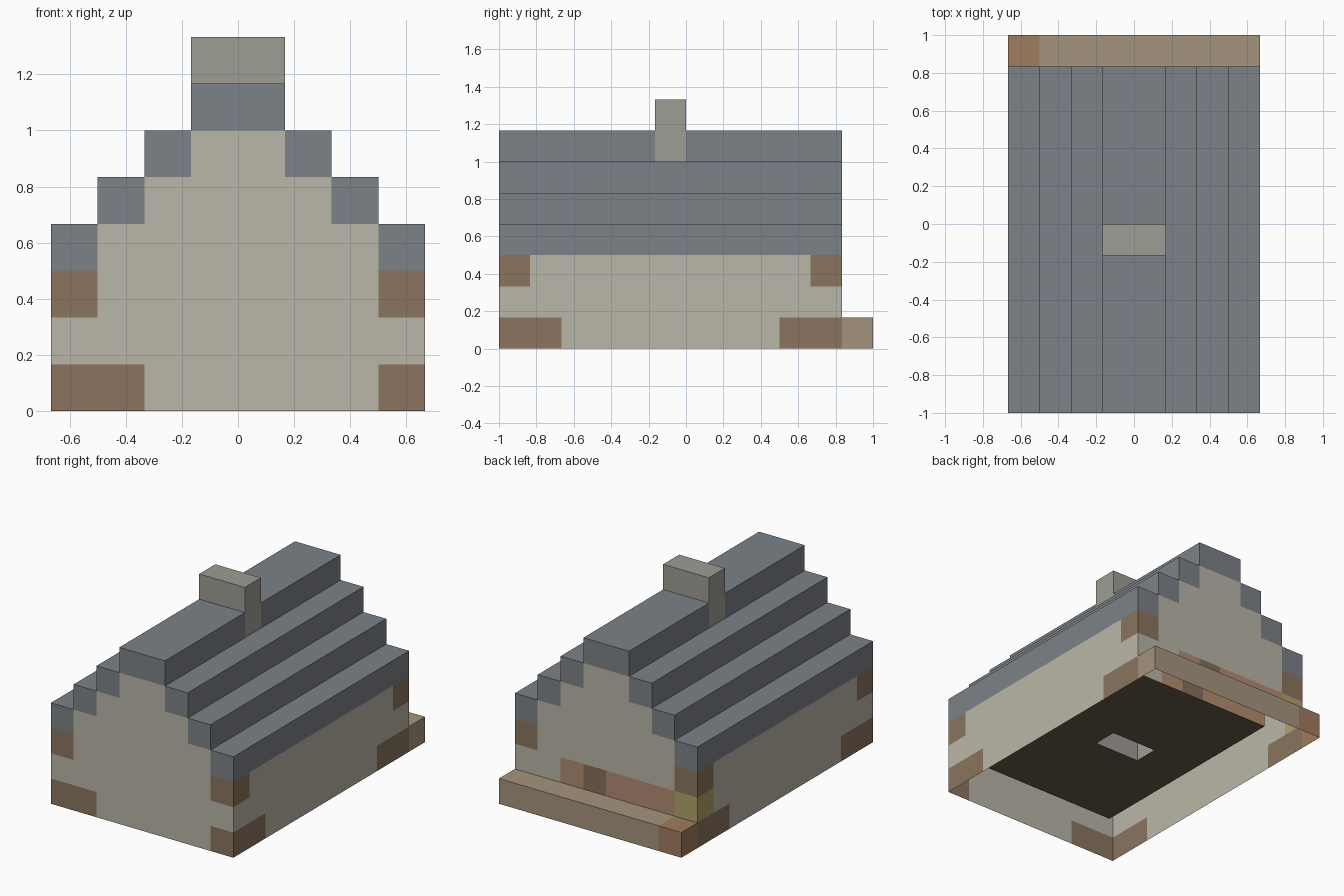
import bpy, bmesh
from mathutils import Vector

if "Cube" in bpy.data.objects:
    bpy.data.objects.remove(bpy.data.objects["Cube"])

U = 1 / 6                      # block size
NX, NY = 8, 12                 # footprint in blocks
cells = {}                     # (i, j, k) -> part name

COLOURS = {
    "walls": (0xBA, 0xB6, 0xA8),
    "corner_timbers": (0x8B, 0x74, 0x5E),
    "roof": (0x7C, 0x82, 0x88),
    "chimney": (0x9E, 0x9C, 0x94),
    "interior_floor": (0x6A, 0x5C, 0x4E),
    "porch": (0xA5, 0x94, 0x7E),
    "porch_end_block": (0xA0, 0x7C, 0x5E),
    "door_surround": (0xB0, 0x8C, 0x72),
    "door": (0x88, 0x70, 0x5C),
    "lantern": (0xB0, 0xA2, 0x6C),
}


def fill(part, i, j, k):
    """Fill a box of blocks; each range is (first, last) inclusive."""
    for a in range(i[0], i[1] + 1):
        for b in range(j[0], j[1] + 1):
            for c in range(k[0], k[1] + 1):
                cells[a, b, c] = part


# floor and hollow walls
fill("interior_floor", (1, 6), (1, 9), (0, 0))
for i in (0, 7):
    fill("walls", (i, i), (0, 10), (0, 2))
for j in (0, 10):
    fill("walls", (0, 7), (j, j), (0, 2))
    for step in range(3):      # stepped gables
        fill("walls", (1 + step, 6 - step), (j, j), (3 + step, 3 + step))

# stepped roof
for step in range(4):
    for i in (step, 7 - step):
        fill("roof", (i, i), (0, 10), (3 + step, 3 + step))

# corner timbers
for i in (0, 7):
    for j in ((0, 1), (9, 10)):
        fill("corner_timbers", (i, i), j, (0, 0))
    for j in (0, 10):
        fill("corner_timbers", (i, i), (j, j), (2, 2))
fill("corner_timbers", (1, 1), (0, 0), (0, 0))

# chimney stack running from the floor through the ridge
fill("chimney", (3, 4), (5, 5), (0, 7))

# porch, door and lantern at the back
fill("porch", (0, 7), (11, 11), (0, 0))
fill("porch_end_block", (0, 0), (11, 11), (0, 0))
fill("door_surround", (1, 5), (10, 10), (1, 1))
fill("door", (4, 4), (10, 10), (1, 1))
fill("lantern", (0, 0), (10, 10), (1, 1))


def add_exposed_faces(bm, cell):
    """Add only faces next to air; the underside on the ground stays open."""
    centre = Vector(((cell[0] + 0.5 - NX / 2) * U,
                     (cell[1] + 0.5 - NY / 2) * U, (cell[2] + 0.5) * U))
    for axis in range(3):
        for sign in (-1, 1):
            near = list(cell)
            near[axis] += sign
            if tuple(near) in cells or near[2] < 0:
                continue
            n, s, t = Vector(), Vector(), Vector()
            n[axis], s[(axis + 1) % 3], t[(axis + 2) % 3] = sign, 1, sign
            quad = [centre + (n + s * a + t * b) * U / 2
                    for a, b in ((-1, -1), (1, -1), (1, 1), (-1, 1))]
            bm.faces.new([bm.verts.new(p) for p in quad])


def linear(c):
    c /= 255
    return ((c + 0.055) / 1.055) ** 2.4


# one object per part, with coplanar faces merged
for part, rgb in COLOURS.items():
    bm = bmesh.new()
    for cell, name in cells.items():
        if name == part:
            add_exposed_faces(bm, cell)
    bmesh.ops.remove_doubles(bm, verts=bm.verts, dist=0.001)
    bmesh.ops.dissolve_limit(bm, angle_limit=0.01, verts=bm.verts, edges=bm.edges)
    mesh = bpy.data.meshes.new(part)
    bm.to_mesh(mesh)
    bm.free()
    mat = bpy.data.materials.new(part)
    mat.diffuse_color = (*map(linear, rgb), 1)
    mat.use_nodes = True
    mat.node_tree.nodes["Principled BSDF"].inputs["Base Color"].default_value = mat.diffuse_color
    mesh.materials.append(mat)
    bpy.context.collection.objects.link(bpy.data.objects.new(part, mesh))
